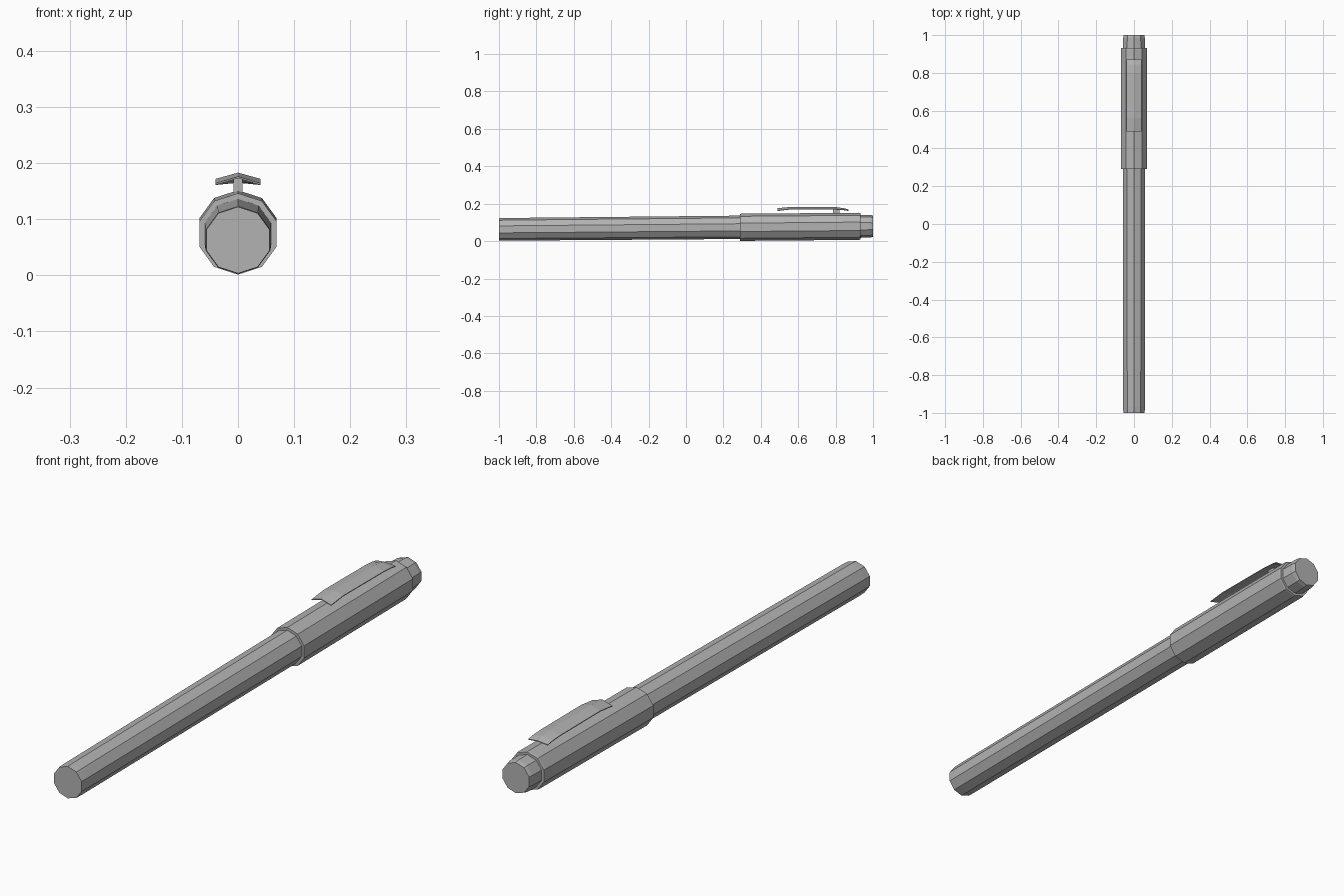
import bpy, bmesh
from math import sin, cos, tau

if "Cube" in bpy.data.objects:
    bpy.data.objects.remove(bpy.data.objects["Cube"])

grey = bpy.data.materials.new("plain grey")
grey.use_nodes = True
colour = (0.45, 0.45, 0.45, 1)
grey.diffuse_color = colour
grey.node_tree.nodes["Principled BSDF"].inputs["Base Color"].default_value = colour

SIDES = 10


def axis_height(y):
    """The pen rests on the cap lip and barrel end, so its axis rises slightly."""
    return 0.0628 + 0.0085 * (y + 1)


def loft(name, rings):
    """Join equal-sized closed rings with quads and close both ends."""
    bm = bmesh.new()
    loops = [[bm.verts.new(p) for p in ring] for ring in rings]
    for a, b in zip(loops, loops[1:]):
        for i in range(len(a)):
            j = (i + 1) % len(a)
            bm.faces.new((a[i], a[j], b[j], b[i]))
    bm.faces.new(loops[0])
    bm.faces.new(loops[-1])
    bmesh.ops.recalc_face_normals(bm, faces=bm.faces)
    mesh = bpy.data.meshes.new(name)
    bm.to_mesh(mesh)
    bm.free()
    mesh.materials.append(grey)
    obj = bpy.data.objects.new(name, mesh)
    bpy.context.collection.objects.link(obj)
    return obj


def tube(name, profile):
    """Ten-sided solid along the pen axis from (y, radius) pairs."""
    loft(name, [[(r * sin(tau * i / SIDES), y, axis_height(y) + r * cos(tau * i / SIDES))
                 for i in range(SIDES)] for y, r in profile])


# Barrel, cap and end plug
tube("barrel", [(-1, 0.0593), (-0.97, 0.0605), (0.32, 0.0625)])
tube("cap", [(0.29, 0.0725), (0.925, 0.0725), (0.932, 0.071)])
tube("end_plug", [(0.9, 0.062), (0.985, 0.0605), (1, 0.057)])

# Clip: thin ridged strip that dips at both ends (y, ridge height, edge height)
T = 0.003
W = 0.04
stations = [(0.49, 0.176, 0.164), (0.56, 0.183, 0.172),
            (0.80, 0.182, 0.171), (0.845, 0.176, 0.168), (0.87, 0.168, 0.164)]
loft("clip", [[(-W, y, e), (0, y, r), (W, y, e),
               (W, y, e - T), (0, y, r - T), (-W, y, e - T)] for y, r, e in stations])

# Post joining clip to cap
loft("clip_post", [[(x, y, z) for x, z in
                    ((-0.008, 0.14), (0.008, 0.14), (0.008, 0.176), (-0.008, 0.176))]
                   for y in (0.785, 0.82)])
